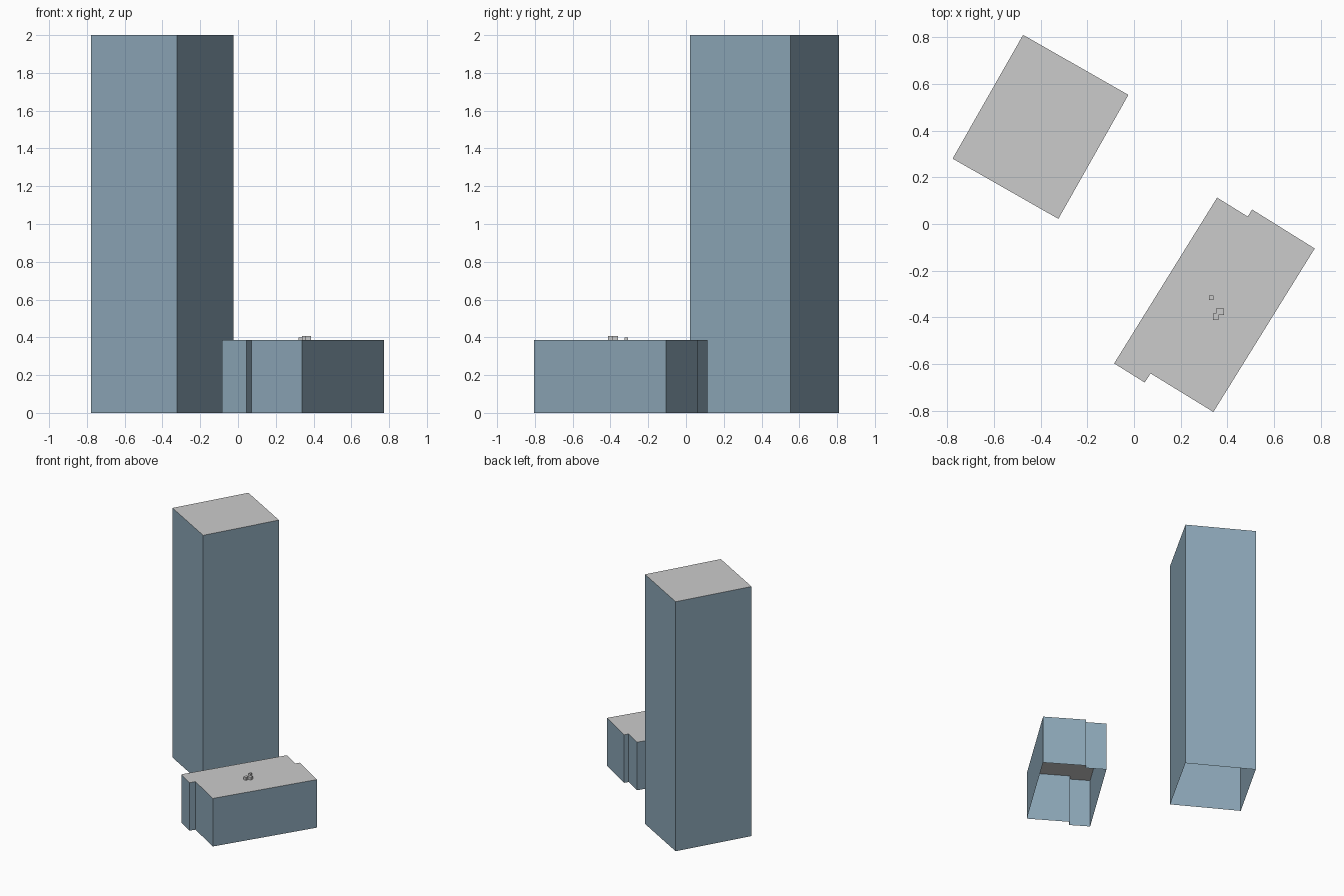
import bpy

if "Cube" in bpy.data.objects:
    bpy.data.objects.remove(bpy.data.objects["Cube"])

wall_mat = bpy.data.materials.new("blue_grey_wall")
wall_mat.diffuse_color = (0.26, 0.38, 0.47, 1)
wall_mat.use_nodes = True
wall_mat.node_tree.nodes["Principled BSDF"].inputs["Base Color"].default_value = wall_mat.diffuse_color


def make(name, verts, faces, mat=None):
    mesh = bpy.data.meshes.new(name)
    mesh.from_pydata(verts, [], faces)
    mesh.update()
    obj = bpy.data.objects.new(name, mesh)
    bpy.context.collection.objects.link(obj)
    if mat:
        mesh.materials.append(mat)
    return obj


def block(name, outline, z0, z1, mat=None):
    """Open-bottomed block: walls plus a separate roof; outline runs counter-clockwise."""
    n = len(outline)
    low = [(x, y, z0) for x, y in outline]
    top = [(x, y, z1) for x, y in outline]
    sides = [(i, (i + 1) % n, n + (i + 1) % n, n + i) for i in range(n)]
    make(name + "_walls", low + top, sides, mat)
    make(name + "_roof", top, [tuple(range(n))])


# Tall tower
block("tower", [(-0.777, 0.28), (-0.324, 0.022), (-0.024, 0.553), (-0.475, 0.81)],
      0, 2, wall_mat)

# Low building with a step at each short end
LOW = 0.385
block("low_building", [(-0.085, -0.597), (0.046, -0.679), (0.071, -0.64), (0.34, -0.805),
                       (0.774, -0.105), (0.506, 0.062), (0.487, 0.032), (0.356, 0.113)],
      0, LOW, wall_mat)

# Small rooftop units
block("roof_vent", [(0.321, -0.325), (0.34, -0.325), (0.34, -0.306), (0.321, -0.306)],
      LOW, 0.399)
block("roof_plant", [(0.338, -0.412), (0.361, -0.412), (0.361, -0.389), (0.386, -0.389),
                     (0.386, -0.361), (0.352, -0.361), (0.352, -0.383), (0.338, -0.383)],
      LOW, 0.408)
